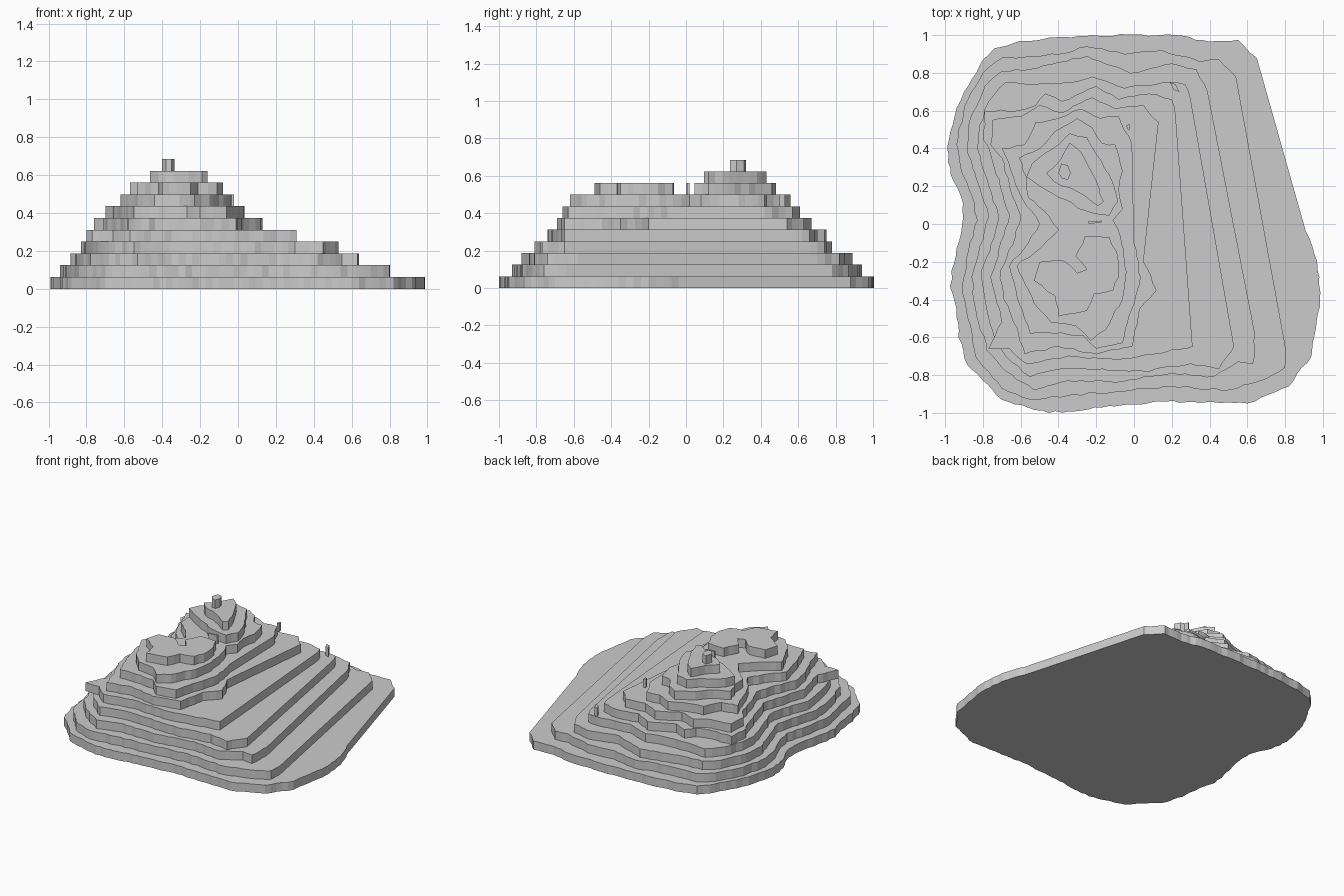
import bpy, bmesh, random
from mathutils import Vector

random.seed(4)
STEP = 0.0623


def terrace(name, level, *pts):
    """Flat slab cut to a contour line; short edges are roughened, long cuts stay straight."""
    pts = [Vector(p) for p in pts]
    outline = []
    for i, a in enumerate(pts):
        b = pts[(i + 1) % len(pts)]
        d = b - a
        outline.append(a)
        n = int(d.length / 0.035) if d.length < 0.46 else 0
        side = Vector((-d.y, d.x)).normalized()
        for k in range(1, n):
            outline.append(a.lerp(b, k / n) + side * random.uniform(-0.006, 0.006))
    bm = bmesh.new()
    z = level * STEP
    face = bm.faces.new([bm.verts.new((p.x, p.y, z)) for p in outline])
    up = bmesh.ops.extrude_face_region(bm, geom=[face])
    verts = [g for g in up["geom"] if isinstance(g, bmesh.types.BMVert)]
    bmesh.ops.translate(bm, verts=verts, vec=(0, 0, STEP))
    bmesh.ops.recalc_face_normals(bm, faces=bm.faces)
    mesh = bpy.data.meshes.new(name)
    bm.to_mesh(mesh)
    bm.free()
    obj = bpy.data.objects.new(name, mesh)
    bpy.context.collection.objects.link(obj)
    return obj


# Wide base slabs with a long straight cut on the right
terrace("base_terrace", 0,
        (-.74, .93), (-.6, .97), (-.22, 1), (.22, 1), (.4, .965), (.55, .975), (.65, .88),
        (.91, -.04), (.97, -.2), (.985, -.4), (.94, -.7), (.82, -.86), (.6, -.95), (.17, -.94),
        (-.1, -.965), (-.45, -1), (-.7, -.93), (-.88, -.75), (-.93, -.6), (-.94, -.45),
        (-.975, -.33), (-.94, -.13), (-.91, 0), (-.905, .11), (-.97, .26), (-.99, .4),
        (-.95, .57), (-.9, .7), (-.8, .87))
terrace("terrace_2", 1,
        (-.8, .8), (-.7, .88), (-.4, .9), (-.25, .94), (-.05, .9), (.15, .92), (.35, .86),
        (.45, .87), (.54, .78), (.8, -.64), (.8, -.76), (.7, -.82), (.5, -.88), (.2, -.86),
        (-.1, -.89), (-.35, -.91), (-.55, -.93), (-.7, -.87), (-.84, -.7), (-.88, -.5),
        (-.91, -.33), (-.87, -.1), (-.83, .02), (-.86, .15), (-.92, .3), (-.94, .42), (-.9, .62))
terrace("terrace_3", 2,
        (-.79, .73), (-.7, .81), (-.55, .82), (-.25, .89), (-.02, .8), (.2, .85), (.33, .82),
        (.39, .7), (.64, -.58), (.63, -.74), (.55, -.73), (.42, -.81), (.2, -.79), (-.1, -.84),
        (-.35, -.83), (-.53, -.88), (-.68, -.78), (-.78, -.67), (-.84, -.45), (-.86, -.28),
        (-.8, -.08), (-.77, .04), (-.82, .2), (-.885, .4), (-.87, .55))
terrace("terrace_4", 3,
        (-.77, .65), (-.68, .75), (-.52, .74), (-.35, .75), (-.22, .78), (-.05, .72), (.15, .75),
        (.27, .74), (.3, .66), (.53, -.65), (.45, -.77), (.3, -.74), (.05, -.78), (-.2, -.77),
        (-.4, -.77), (-.55, -.81), (-.68, -.7), (-.74, -.6), (-.79, -.4), (-.81, -.25),
        (-.74, -.07), (-.72, .05), (-.77, .2), (-.83, .4), (-.82, .52))
terrace("terrace_5", 4,
        (-.79, .6), (-.62, .6), (-.52, .63), (-.47, .69), (-.38, .65), (-.2, .73), (-.08, .66),
        (.08, .69), (.2, .66), (.22, .58), (.31, -.65), (.1, -.69), (-.1, -.72), (-.35, -.7),
        (-.57, -.74), (-.66, -.66), (-.77, -.66), (-.7, -.52), (-.76, -.28), (-.69, -.06),
        (-.66, .05), (-.71, .2), (-.76, .37), (-.8, .45))

# Middle terraces carrying both summits
terrace("terrace_6", 5,
        (-.76, .42), (-.75, .55), (-.6, .57), (-.5, .63), (-.38, .59), (-.22, .67), (-.1, .61),
        (.05, .63), (.13, .54), (.05, -.2), (.12, -.35), (.03, -.45), (-.01, -.65), (-.2, -.69),
        (-.4, -.65), (-.58, -.69), (-.62, -.55), (-.69, -.4), (-.71, -.25), (-.63, -.07),
        (-.6, .04), (-.66, .2), (-.7, .35))
terrace("terrace_7", 6,
        (-.7, .4), (-.58, .42), (-.52, .54), (-.4, .56), (-.28, .61), (-.18, .56), (-.08, .57),
        (-.01, .42), (0, -.1), (.035, -.28), (-.01, -.45), (-.06, -.63), (-.2, -.66),
        (-.27, -.59), (-.42, -.58), (-.55, -.58), (-.61, -.42), (-.66, -.22), (-.56, -.1),
        (-.5, 0), (-.59, .13), (-.64, .25))
terrace("saddle_terrace", 7,
        (-.61, .35), (-.5, .4), (-.42, .49), (-.3, .56), (-.22, .51), (-.17, .43), (-.1, .42),
        (-.06, .28), (-.08, .18), (-.06, .08), (-.11, .02), (-.07, -.07), (-.04, -.25),
        (-.06, -.4), (-.15, -.56), (-.23, -.62), (-.31, -.54), (-.44, -.52), (-.53, -.42),
        (-.62, -.22), (-.5, -.13), (-.4, -.03), (-.45, .04), (-.56, .14), (-.57, .25))

# South summit with its notch
terrace("south_summit", 8,
        (-.26, -.065), (-.13, -.07), (-.09, -.15), (-.08, -.28), (-.11, -.35), (-.21, -.37),
        (-.25, -.46), (-.4, -.49), (-.42, -.38), (-.53, -.3), (-.5, -.2), (-.38, -.19),
        (-.3, -.26), (-.25, -.24), (-.31, -.17))

# North summit
terrace("north_summit_lower", 8,
        (-.57, .25), (-.54, .32), (-.43, .4), (-.34, .48), (-.25, .46), (-.2, .37), (-.13, .26),
        (-.085, .12), (-.13, .045), (-.26, .07), (-.4, .14), (-.5, .2))
terrace("north_summit_upper", 9,
        (-.465, .27), (-.39, .34), (-.34, .43), (-.28, .38), (-.2, .23), (-.16, .12),
        (-.19, .095), (-.3, .17), (-.42, .22))
terrace("peak", 10,
        (-.4, .27), (-.385, .32), (-.35, .31), (-.335, .27), (-.35, .235), (-.38, .24))

# Small outcrops
terrace("east_outcrop", 4, (.19, .75), (.22, .74), (.24, .7), (.21, .71))
terrace("north_outcrop", 7, (-.04, .52), (-.025, .53), (-.02, .5), (-.035, .5))
terrace("saddle_outcrop", 8, (-.24, .015), (-.17, .018), (-.175, .005), (-.24, .003))
